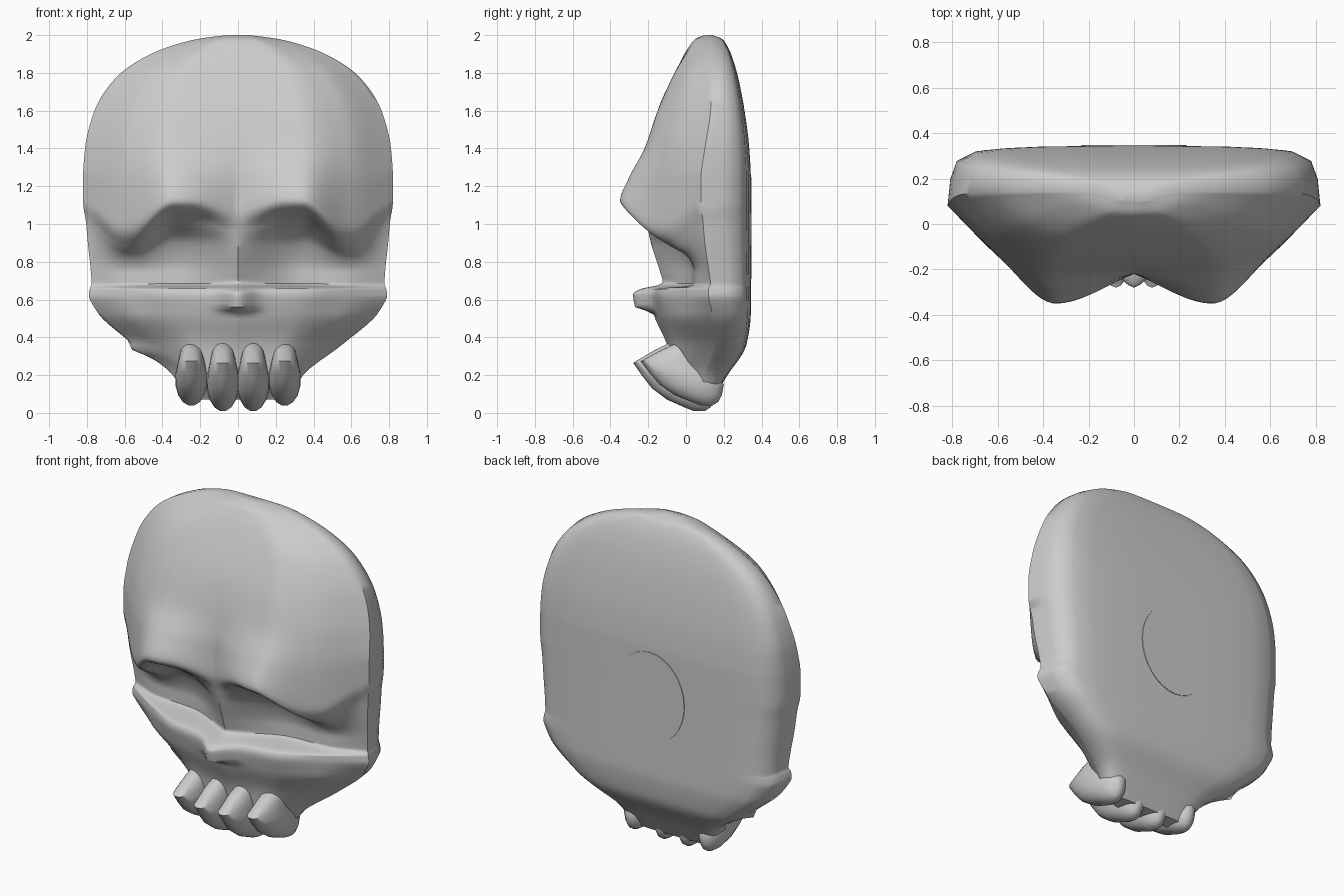
import bpy, bmesh, math

if "Cube" in bpy.data.objects:
    bpy.data.objects.remove(bpy.data.objects["Cube"])

# Horizontal sections: z, half width, front y at 0 / 42 / 72 / 100 % of half width, back y
ROWS = [
    (2.00, .06, .10, .10, .10, .11, .14),
    (1.98, .21, .05, .06, .09, .14, .19),
    (1.93, .39, .01, .02, .07, .14, .225),
    (1.80, .62, -.06, -.06, .00, .14, .27),
    (1.60, .76, -.15, -.15, -.06, .13, .31),
    (1.40, .81, -.20, -.22, -.11, .10, .335),
    (1.25, .82, -.22, -.30, -.14, .08, .343),
    (1.12, .82, -.22, -.35, -.15, .08, .343),
    (1.01, .805, -.20, -.16, -.07, .09, .343),
    (.90, .795, -.18, -.02, .00, .10, .343),
    (.76, .78, -.14, .03, .05, .12, .343),
    (.685, .775, -.12, .03, .05, .13, .343),
    (.655, .785, -.18, -.13, -.02, .12, .343),
    (.62, .79, -.19, -.14, -.02, .12, .343),
    (.52, .735, -.17, -.12, -.02, .14, .343),
    (.36, .55, -.10, -.07, .02, .16, .32),
    (.20, .345, -.06, -.06, .00, .10, .22),
    (.07, .27, .04, .04, .05, .07, .14),
]
KEYS = (0, .42, .72, 1)


def pchip(xs, ys, x):
    """Smooth interpolation without overshoot."""
    n = len(xs)
    d = [(ys[i + 1] - ys[i]) / (xs[i + 1] - xs[i]) for i in range(n - 1)]

    def slope(i):
        if i == 0 or i == n - 1:
            return d[0] if i == 0 else d[-1]
        a, b = d[i - 1], d[i]
        return 2 * a * b / (a + b) if a * b > 0 else 0
    i = max(k for k in range(n - 1) if xs[k] <= x or k == 0)
    h = xs[i + 1] - xs[i]
    t = (x - xs[i]) / h
    return (ys[i] * (1 + 2 * t) * (1 - t) ** 2 + h * slope(i) * t * (1 - t) ** 2
            + ys[i + 1] * t * t * (3 - 2 * t) + h * slope(i + 1) * t * t * (t - 1))


def step(a, b, x):
    t = min(1, max(0, (x - a) / (b - a)))
    return t * t * (3 - 2 * t)


def gauss(x, s):
    return math.exp(-(x / s) ** 2)


def loft(name, rings, angle=50):
    """Skin closed rings of equal length and cap both ends."""
    bm = bmesh.new()
    vs = [[bm.verts.new(p) for p in r] for r in rings]
    for a, b in zip(vs, vs[1:]):
        for j in range(len(a)):
            k = (j + 1) % len(a)
            bm.faces.new((a[j], a[k], b[k], b[j]))
    bm.faces.new(vs[0])
    bm.faces.new(vs[-1])
    bmesh.ops.recalc_face_normals(bm, faces=bm.faces)
    me = bpy.data.meshes.new(name)
    bm.to_mesh(me)
    bm.free()
    ob = bpy.data.objects.new(name, me)
    bpy.context.collection.objects.link(ob)
    bpy.ops.object.select_all(action='DESELECT')
    ob.select_set(True)
    bpy.context.view_layer.objects.active = ob
    bpy.ops.object.shade_smooth_by_angle(angle=math.radians(angle))
    return ob


# Skull mask: face relief in front, shallow dished back
SUB, COLS = 6, 30
BACK = [(.985, .45), (.95, .75), (.85, .91), (.7, .96), (.5, .99), (.25, 1)]
BACK = BACK + [(0, 1)] + [(-u, f) for u, f in reversed(BACK)]
idx = list(range(len(ROWS)))
rings = []
for s in range((len(ROWS) - 1) * SUB + 1):
    z, hw, *ys, yb = [pchip(idx, col, s / SUB) for col in zip(*ROWS)]
    ring = []
    for j in range(-COLS, COLS + 1):
        u = j / COLS
        x, y, a = u * hw, pchip(KEYS, ys, abs(u)), abs(u)
        # brow arch droops to the outer corners and towards the middle
        droop = .14 * step(.42, .70, a) * (1 - step(.75, 1, a)) + .05 * (1 - step(0, .3, a))
        # nose tip with undercut base
        y -= .09 * gauss(x, .085) * step(.70, .63, z) * step(.525, .56, z)
        # small chip at the left jaw corner
        if u < 0:
            x -= .045 * gauss(z - .335, .03) * step(.75, 1, a)
        ring.append((x, y, z - droop * gauss(z - 1.07, .19)))
    ring += [(u * hw, ys[-1] + f * (yb - ys[-1]), z) for u, f in BACK]
    rings.append(ring)
loft("skull_mask", rings)

# Upper teeth: z, front y, back y, half width
TOOTH = [(.37, -.09, .02, .035), (.33, -.17, .05, .055), (.265, -.28, .08, .07),
         (.20, -.235, .13, .083), (.13, -.18, .16, .085), (.07, -.10, .15, .07),
         (.03, -.01, .13, .045), (.01, .04, .10, .015)]


def tooth(name, x, shift, low):
    rings = []
    for z, f, b, w in TOOTH:
        zz = low + z * (.37 - low) / .37
        ring = []
        for k in range(20):
            t = 2 * math.pi * k / 20
            ring.append((x + w * math.cos(t),
                         (f + b) / 2 + shift + (b - f) / 2 * math.sin(t), zz))
        rings.append(ring)
    loft(name, rings, 60)


for side, tag in ((-1, "left"), (1, "right")):
    tooth("inner_tooth_" + tag, .08 * side, 0, 0)
    tooth("outer_tooth_" + tag, .247 * side, .04, .03)

# Flat oval pad in the middle of the back
loft("back_pad", [[(.23 * math.cos(t * math.pi / 16), y, .98 + .27 * math.sin(t * math.pi / 16))
                   for t in range(32)] for y in (.33, .347)], 30)
